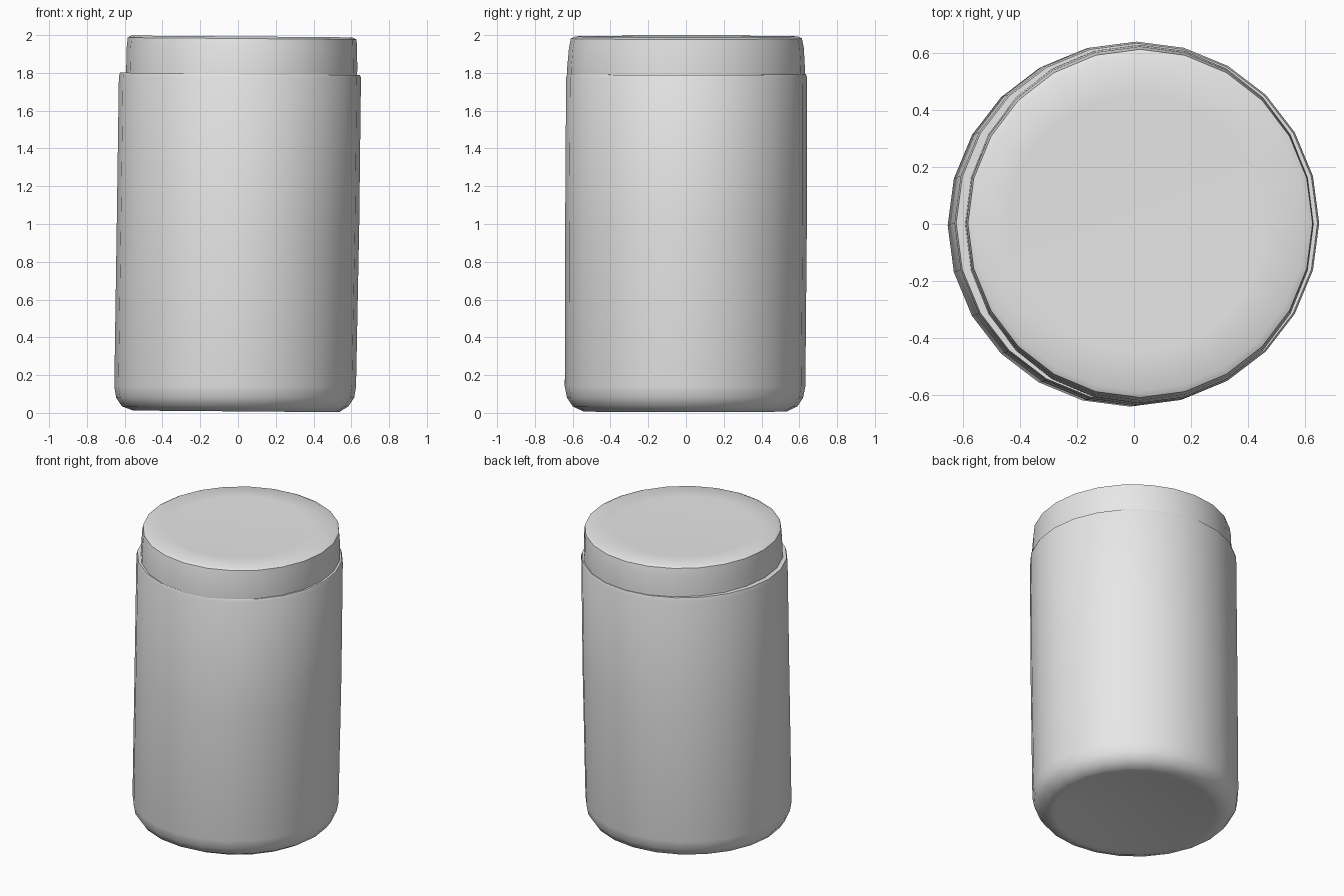
import bpy, bmesh, math

if "Cube" in bpy.data.objects:
    bpy.data.objects.remove(bpy.data.objects["Cube"])

SIDES = 24

grey = bpy.data.materials.new("light grey")
grey.diffuse_color = (0.8, 0.8, 0.8, 1)
grey.use_nodes = True
grey.node_tree.nodes["Principled BSDF"].inputs["Base Color"].default_value = grey.diffuse_color


def lathe(name, rings, angle):
    """Stack elliptical rings (cx, cy, rx, ry, z, tilt) and cap both ends."""
    bm = bmesh.new()
    loops = []
    for cx, cy, rx, ry, z, tilt in rings:
        loop = []
        for i in range(SIDES):
            a = 2 * math.pi * i / SIDES
            x, y = cx + rx * math.cos(a), cy + ry * math.sin(a)
            loop.append(bm.verts.new((x, y, z + tilt * x)))
        loops.append(loop)
    for a, b in zip(loops, loops[1:]):
        for i in range(SIDES):
            j = (i + 1) % SIDES
            bm.faces.new((a[i], a[j], b[j], b[i]))
    bm.faces.new(loops[0][::-1])
    bm.faces.new(loops[-1])
    bmesh.ops.recalc_face_normals(bm, faces=bm.faces)
    mesh = bpy.data.meshes.new(name)
    bm.to_mesh(mesh)
    bm.free()
    mesh.materials.append(grey)
    obj = bpy.data.objects.new(name, mesh)
    bpy.context.collection.objects.link(obj)
    bpy.ops.object.select_all(action='DESELECT')
    obj.select_set(True)
    bpy.context.view_layer.objects.active = obj
    bpy.ops.object.shade_smooth_by_angle(angle=math.radians(angle))


# Canister body: slightly leaning wall, rounded foot, shallow hollow underneath
lathe("canister_body", [
    (-0.01, -0.005, 0.40, 0.40, 0.03, 0),
    (-0.01, -0.005, 0.50, 0.50, 0.008, -0.008),
    (-0.01, -0.005, 0.545, 0.54, 0.008, -0.008),
    (-0.015, -0.005, 0.60, 0.595, 0.035, 0),
    (-0.015, -0.005, 0.63, 0.625, 0.08, 0),
    (-0.015, -0.005, 0.64, 0.637, 0.14, 0),
    (0.0, 0.0, 0.642, 0.64, 1.0, 0),
    (0.01, 0.003, 0.641, 0.638, 1.775, 0),
    (0.01, 0.003, 0.635, 0.632, 1.795, -0.01),
    (0.015, 0.0, 0.60, 0.61, 1.795, -0.01),
], 50)

# Lid: narrower, set a little to the right, with a faintly dished top
lathe("lid", [
    (0.017, 0.0, 0.612, 0.63, 1.76, 0),
    (0.02, 0.0, 0.612, 0.63, 1.82, 0),
    (0.02, 0.002, 0.61, 0.622, 1.93, 0),
    (0.022, 0.002, 0.606, 0.612, 1.982, -0.008),
    (0.02, 0.002, 0.585, 0.59, 1.993, -0.008),
    (0.01, 0.0, 0.45, 0.45, 1.991, -0.008),
    (0.01, 0.0, 0.2, 0.2, 1.987, -0.006),
], 40)
